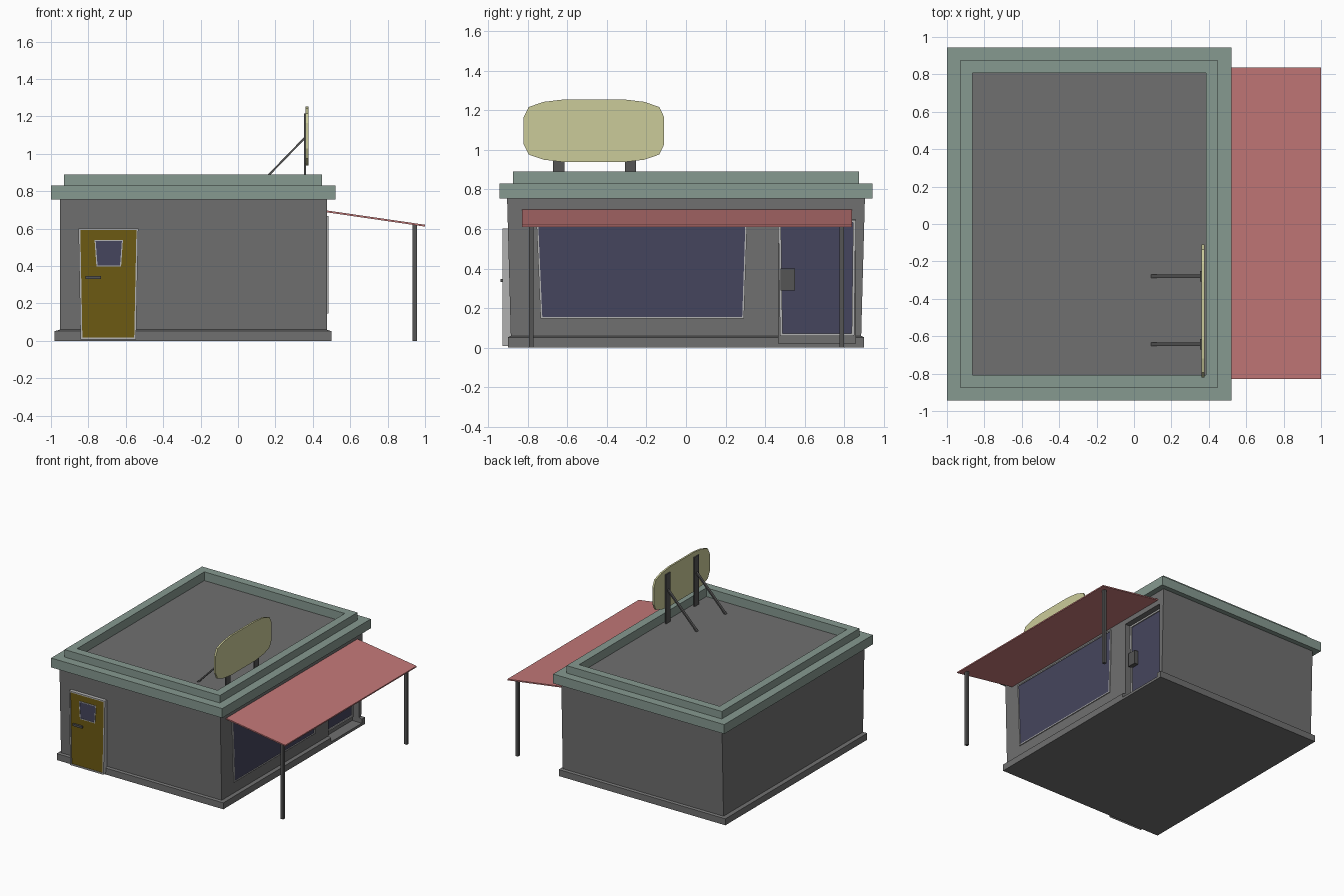
import bpy, bmesh
from mathutils import Vector

if "Cube" in bpy.data.objects:
    bpy.data.objects.remove(bpy.data.objects["Cube"])


def material(name, rgb):
    m = bpy.data.materials.new(name)
    m.diffuse_color = (*rgb, 1)
    m.use_nodes = True
    m.node_tree.nodes["Principled BSDF"].inputs["Base Color"].default_value = m.diffuse_color
    return m


WALL = material("wall_grey", (0.16, 0.16, 0.16))
DARK = material("dark_metal", (0.09, 0.09, 0.09))
TRIM = material("light_trim", (0.45, 0.45, 0.45))
GREEN = material("cornice_green", (0.24, 0.32, 0.28))
RED = material("awning_red", (0.55, 0.19, 0.19))
CREAM = material("sign_cream", (0.6, 0.6, 0.32))
GLASS = material("glass_blue", (0.06, 0.06, 0.11))
OCHRE = material("door_ochre", (0.15, 0.10, 0.006))


def loft(name, loops, mat, ring=False):
    """Skin loops of points; cap both ends, or join last to first."""
    bm = bmesh.new()
    rows = [[bm.verts.new(p) for p in lp] for lp in loops]
    n = len(rows[0])
    pairs = list(zip(rows, rows[1:])) + ([(rows[-1], rows[0])] if ring else [])
    for a, b in pairs:
        for i in range(n):
            j = (i + 1) % n
            bm.faces.new((a[i], a[j], b[j], b[i]))
    if not ring:
        bm.faces.new(rows[0])
        bm.faces.new(rows[-1])
    bmesh.ops.recalc_face_normals(bm, faces=bm.faces[:])
    me = bpy.data.meshes.new(name)
    bm.to_mesh(me)
    bm.free()
    me.materials.append(mat)
    ob = bpy.data.objects.new(name, me)
    bpy.context.collection.objects.link(ob)
    return ob


def place(pts, axis, d):
    if axis == 'x':
        return [(d, u, v) for u, v in pts]
    if axis == 'y':
        return [(u, d, v) for u, v in pts]
    return [(u, v, d) for u, v in pts]


def rect(u0, u1, v0, v1):
    return [(u0, v0), (u1, v0), (u1, v1), (u0, v1)]


def trapezoid(b0, b1, t0, t1, v0, v1):
    return [(b0, v0), (b1, v0), (t1, v1), (t0, v1)]


def prism(name, pts, axis, a, b, mat):
    return loft(name, [place(pts, axis, a), place(pts, axis, b)], mat)


def box(name, x0, x1, y0, y1, z0, z1, mat):
    return prism(name, rect(x0, x1, y0, y1), 'z', z0, z1, mat)


def inset(q, w):
    s = [(1, 1), (-1, 1), (-1, -1), (1, -1)]
    return [(u + w * a, v + w * b) for (u, v), (a, b) in zip(q, s)]


def frame(name, outer, w, axis, a, b, mat):
    inner = inset(outer, w)
    return loft(name, [place(outer, axis, a), place(outer, axis, b),
                       place(inner, axis, b), place(inner, axis, a)], mat, True)


# Plinth and slightly flared walls
plinth = loft("plinth", [place(rect(-0.98, 0.5, -0.9, 0.9), 'z', 0),
                         place(rect(-0.98, 0.5, -0.9, 0.9), 'z', 0.052),
                         place(rect(-0.953, 0.475, -0.885, 0.885), 'z', 0.06)], WALL)
walls = loft("walls", [place(rect(-0.953, 0.475, -0.885, 0.885), 'z', 0.055),
                       place(rect(-0.953, 0.475, -0.904, 0.904), 'z', 0.758)], WALL)

# Recessed shop doorway
cutter = box("doorway_cutter", 0.415, 0.6, 0.467, 0.857, 0.02, 0.647, WALL)
for ob in (plinth, walls):
    mod = ob.modifiers.new("doorway", 'BOOLEAN')
    mod.object = cutter
    mod.solver = 'EXACT'
    bpy.context.view_layer.objects.active = ob
    bpy.ops.object.modifier_apply(modifier=mod.name)
bpy.data.objects.remove(cutter)

# Stepped roof cornice swept round the building, and the roof deck
profile = [(0.05, 0.755), (0, 0.755), (0, 0.83), (0.07, 0.83),
           (0.07, 0.89), (0.136, 0.89), (0.136, 0.76)]
loft("roof_cornice", [place(rect(-1 + i, 0.52 - i, -0.943 + i, 0.943 - i), 'z', z)
                      for i, z in profile], GREEN, True)
box("roof_deck", -0.87, 0.39, -0.812, 0.812, 0.752, 0.82, WALL)

# Shop window
window = trapezoid(-0.735, 0.293, -0.757, 0.31, 0.147, 0.668)
frame("shop_window_frame", window, 0.009, 'x', 0.47, 0.483, TRIM)
prism("shop_window_glass", inset(window, 0.006), 'x', 0.465, 0.478, GLASS)

# Shop door
shop_door = trapezoid(0.475, 0.85, 0.467, 0.857, 0.058, 0.646)
frame("shop_door_frame", shop_door, 0.013, 'x', 0.41, 0.43, TRIM)
prism("shop_door_glass", inset(shop_door, 0.01), 'x', 0.41, 0.422, GLASS)
box("shop_door_handle", 0.42, 0.455, 0.478, 0.55, 0.29, 0.4, DARK)

# Front side door
door = trapezoid(-0.842, -0.545, -0.853, -0.533, 0.008, 0.602)
frame("side_door_frame", door, 0.01, 'y', -0.88, -0.928, TRIM)
prism("side_door_panel", inset(door, 0.008), 'y', -0.88, -0.92, OCHRE)
pane = trapezoid(-0.757, -0.625, -0.767, -0.615, 0.398, 0.54)
frame("side_door_pane_frame", pane, 0.006, 'y', -0.915, -0.925, TRIM)
prism("side_door_pane", inset(pane, 0.004), 'y', -0.915, -0.922, GLASS)
box("side_door_handle", -0.815, -0.732, -0.936, -0.915, 0.332, 0.348, DARK)

# Sloping awning on two posts
prism("awning", [(0.47, 0.698), (1, 0.621), (1, 0.611), (0.47, 0.688)],
      'y', -0.828, 0.838, RED)
for side, y in (("front", -0.782), ("back", 0.787)):
    box(side + "_awning_post", 0.934, 0.957, y - 0.012, y + 0.012, 0, 0.62, DARK)

# Rounded blank roof sign
q = [(0.355, 0.068), (0.33, 0.12), (0.255, 0.146), (0.155, 0.158)]
half = q + [(-u, v) for u, v in reversed(q)]
outline = half + [(-u, -v) for u, v in half]
prism("roof_sign", [(u - 0.465, v + 1.096) for u, v in outline],
      'x', 0.362, 0.376, CREAM)

# Sign legs and diagonal braces
for side, y in (("front", -0.643), ("back", -0.28)):
    box(side + "_sign_leg", 0.353, 0.364, y - 0.028, y + 0.028, 0.815, 1.215, DARK)
    prism(side + "_sign_brace", [(0.09, 0.818), (0.105, 0.818), (0.356, 1.077), (0.356, 1.092)],
          'y', y - 0.01, y + 0.01, DARK)
